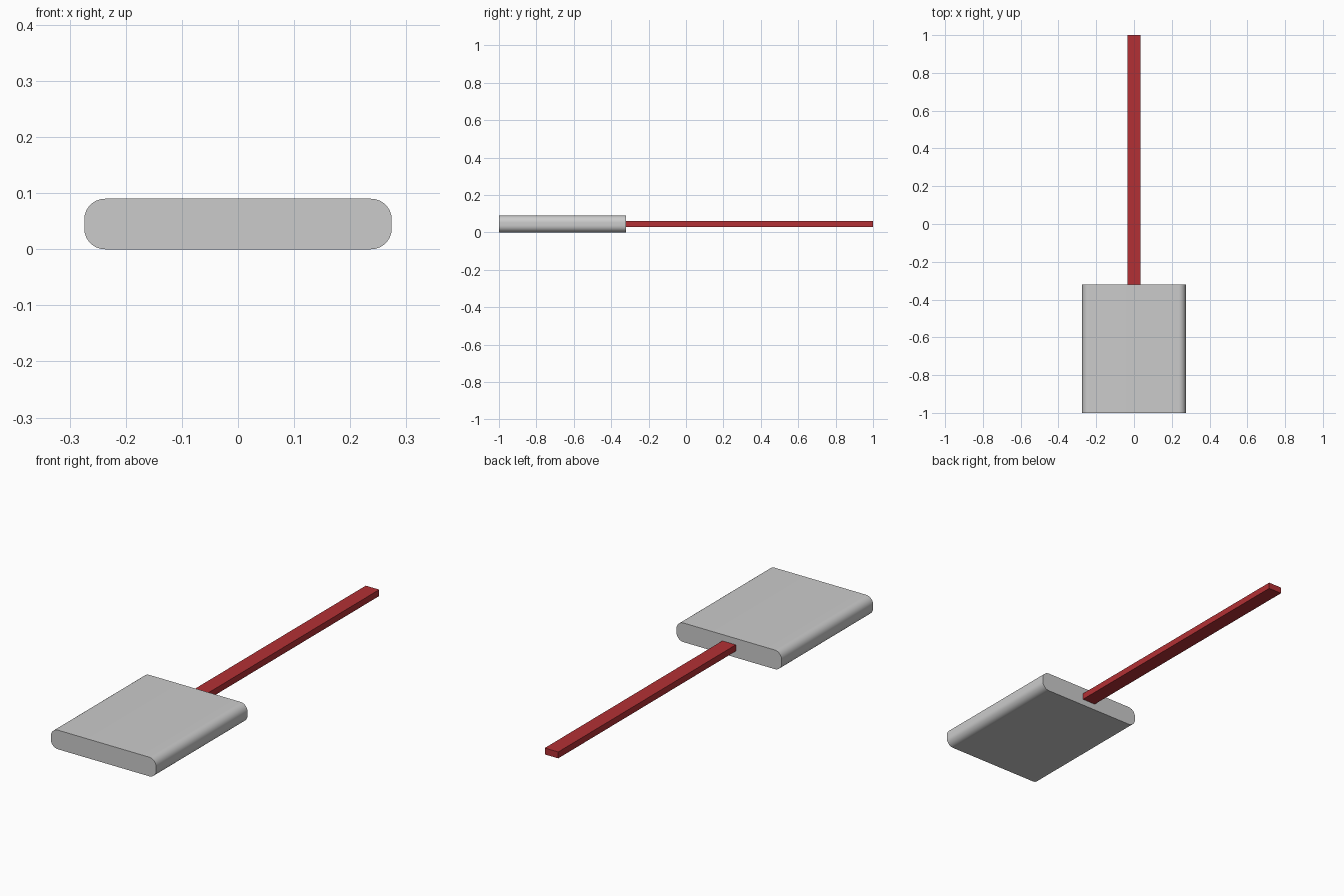
import bpy
import bmesh
import math

if "Cube" in bpy.data.objects:
    bpy.data.objects.remove(bpy.data.objects["Cube"])


def make_object(name, bm, color=None):
    bmesh.ops.recalc_face_normals(bm, faces=bm.faces)
    mesh = bpy.data.meshes.new(name)
    bm.to_mesh(mesh)
    bm.free()
    obj = bpy.data.objects.new(name, mesh)
    bpy.context.collection.objects.link(obj)
    if color:
        mat = bpy.data.materials.new(name + "_color")
        mat.diffuse_color = color
        mat.use_nodes = True
        mat.node_tree.nodes["Principled BSDF"].inputs["Base Color"].default_value = mat.diffuse_color
        mesh.materials.append(mat)
    return obj


def extrude_profile(points, y0, y1):
    # Fill an (x, z) outline at y0 and extrude it to y1
    bm = bmesh.new()
    face = bm.faces.new([bm.verts.new((x, y0, z)) for x, z in points])
    ext = bmesh.ops.extrude_face_region(bm, geom=[face], use_keep_orig=True)
    moved = [g for g in ext["geom"] if isinstance(g, bmesh.types.BMVert)]
    bmesh.ops.translate(bm, verts=moved, vec=(0, y1 - y0, 0))
    return bm


def rounded_rect(half_w, half_h, r, zc, steps):
    pts = []
    for i, (sx, sz) in enumerate([(1, 1), (-1, 1), (-1, -1), (1, -1)]):
        for k in range(steps + 1):
            a = math.pi / 2 * (i + k / steps)
            pts.append((sx * (half_w - r) + r * math.cos(a),
                        zc + sz * (half_h - r) + r * math.sin(a)))
    return pts


# Flat body with rounded long edges
body = make_object("body", extrude_profile(
    rounded_rect(0.274, 0.045, 0.037, 0.045, 12), -1.0, -0.32))
bpy.context.view_layer.objects.active = body
body.select_set(True)
bpy.ops.object.shade_smooth_by_angle(angle=math.radians(30))

# Thin red strip coming out of the back
strip = [(-0.035, 0.03), (0.035, 0.03), (0.035, 0.06), (-0.035, 0.06)]
make_object("strip", extrude_profile(strip, -0.325, 1.0), (0.45, 0.03, 0.035, 1))
